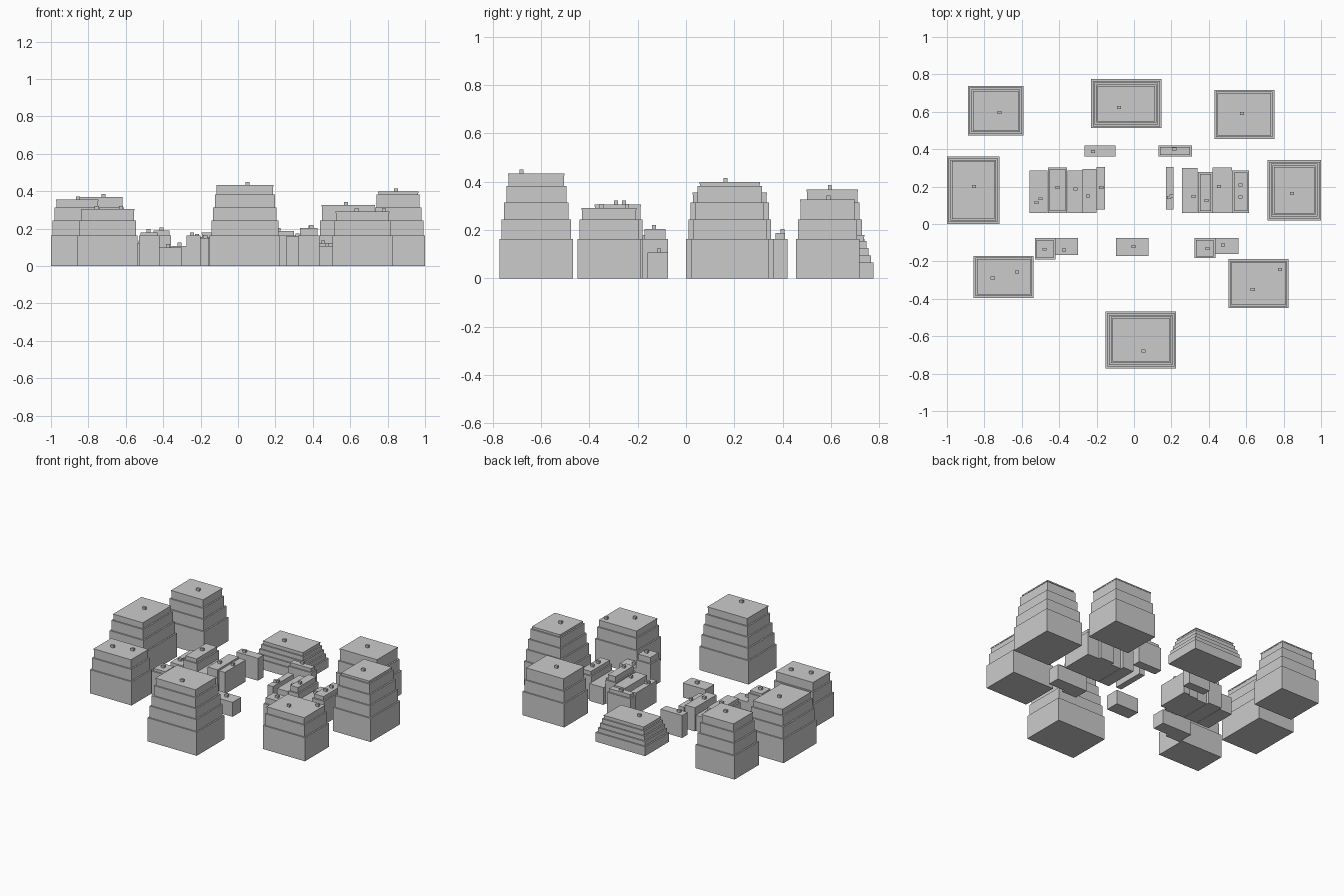
import bpy, bmesh
from mathutils import Matrix, Vector

STOREYS = (0.163, 0.243, 0.313, 0.382)
LOW = (0.065, 0.095, 0.125, 0.155)
STEP = 0.0095


def box(bm, x0, x1, y0, y1, z0, z1):
    m = Matrix.Translation(Vector((x0 + x1, y0 + y1, z0 + z1)) / 2)
    m = m @ Matrix.Diagonal((x1 - x0, y1 - y0, z1 - z0, 1))
    bmesh.ops.create_cube(bm, size=1, matrix=m)


def building(name, x0, x1, y0, y1, top, vents, storeys=STOREYS, cap=0.0):
    bm = bmesh.new()
    # stepped storeys, each set back from the one below
    levels = [z for z in storeys if z < top - cap - 0.004] + [top - cap]
    z = 0
    for i, zt in enumerate(levels):
        d = i * STEP
        box(bm, x0 + d, x1 - d, y0 + d, y1 - d, z, zt)
        z = zt
    # thin roof slab
    if cap:
        d -= 0.002
        box(bm, x0 + d, x1 - d, y0 + d, y1 - d, z, top)
    # roof vents
    for vx, vy in vents:
        box(bm, vx - 0.011, vx + 0.011, vy - 0.008, vy + 0.008, top, top + 0.017)
    me = bpy.data.meshes.new(name)
    bm.to_mesh(me)
    bm.free()
    bpy.context.collection.objects.link(bpy.data.objects.new(name, me))


# outer ring of towers
towers = [
    ("tower_front", -0.152, 0.225, -0.772, -0.467, 0.433, [(0.05, -0.68)]),
    ("tower_left", -1.0, -0.72, 0.0, 0.362, 0.355, [(-0.855, 0.2)]),
    ("tower_right", 0.713, 1.0, 0.02, 0.342, 0.398, [(0.845, 0.163)]),
    ("tower_back_left", -0.888, -0.59, 0.472, 0.738, 0.368, [(-0.72, 0.595)]),
    ("tower_back_right", 0.43, 0.75, 0.455, 0.717, 0.325, [(0.577, 0.59)]),
    ("tower_front_left", -0.857, -0.537, -0.395, -0.17, 0.305,
     [(-0.755, -0.29), (-0.625, -0.257)]),
    ("tower_front_right", 0.505, 0.827, -0.45, -0.187, 0.29,
     [(0.635, -0.35), (0.78, -0.243)]),
]
for t in towers:
    building(*t, cap=0.008)

# low stepped block at the back
building("stepped_block_back", -0.23, 0.148, 0.513, 0.775, 0.178,
         [(-0.08, 0.622)], LOW, 0.006)

# small houses inside the ring
houses = [
    (-0.265, -0.1, 0.36, 0.42, 0.155, [(-0.22, 0.388)]),
    (0.13, 0.31, 0.36, 0.42, 0.187, [(0.215, 0.4)]),
    (-0.56, -0.462, 0.06, 0.285, 0.12, [(-0.522, 0.115), (-0.5, 0.135)]),
    (-0.46, -0.357, 0.06, 0.303, 0.19, [(-0.41, 0.195)]),
    (-0.355, -0.275, 0.06, 0.285, 0.108, [(-0.312, 0.188)]),
    (-0.275, -0.2, 0.06, 0.295, 0.163, [(-0.245, 0.15)]),
    (-0.2, -0.155, 0.078, 0.305, 0.15, [(-0.175, 0.195)]),
    (0.17, 0.212, 0.078, 0.305, 0.15, [(0.188, 0.142), (0.2, 0.15)]),
    (0.257, 0.34, 0.06, 0.3, 0.157, [(0.318, 0.147)]),
    (0.343, 0.42, 0.06, 0.277, 0.2, [(0.387, 0.125)]),
    (0.42, 0.525, 0.06, 0.303, 0.12, [(0.455, 0.2)]),
    (0.525, 0.615, 0.06, 0.285, 0.19, [(0.57, 0.208), (0.57, 0.145)]),
    (-0.53, -0.42, -0.19, -0.075, 0.18, [(-0.478, -0.135)]),
    (-0.42, -0.3, -0.165, -0.075, 0.1, [(-0.375, -0.138)]),
    (-0.097, 0.077, -0.17, -0.075, 0.1, [(-0.002, -0.12)]),
    (0.323, 0.435, -0.182, -0.075, 0.203, [(0.393, -0.132)]),
    (0.435, 0.56, -0.16, -0.075, 0.106, [(0.475, -0.112)]),
]
for i, h in enumerate(houses):
    building(f"house_{i + 1}", *h)
